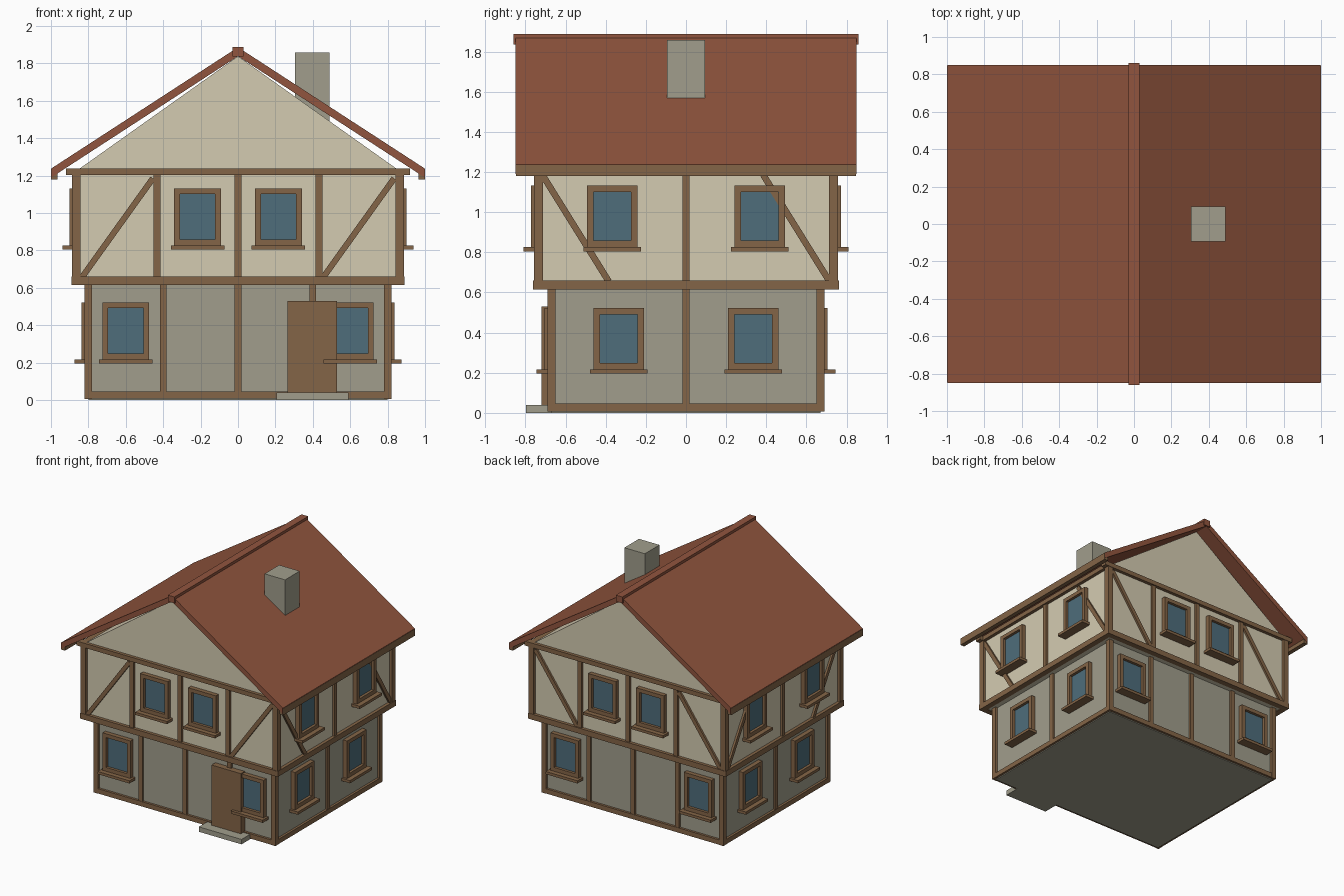
import bpy, bmesh, math
from mathutils import Matrix, Vector

if "Cube" in bpy.data.objects:
    bpy.data.objects.remove(bpy.data.objects["Cube"])


def material(name, rgb):
    # sRGB 0-255 to linear
    lin = [((c / 255 + 0.055) / 1.055) ** 2.4 for c in rgb] + [1]
    m = bpy.data.materials.new(name)
    m.use_nodes = True
    m.diffuse_color = lin
    m.node_tree.nodes["Principled BSDF"].inputs["Base Color"].default_value = lin
    return m


PLASTER = material("cream plaster", (212, 203, 177))
STONE = material("grey stone", (161, 158, 140))
WOOD = material("brown timber", (132, 101, 71))
ROOF = material("red roof tile", (145, 85, 62))
GLASS = material("blue glass", (78, 109, 123))


def finish(name, bm, mat):
    bmesh.ops.recalc_face_normals(bm, faces=bm.faces)
    me = bpy.data.meshes.new(name)
    bm.to_mesh(me)
    bm.free()
    me.materials.append(mat)
    ob = bpy.data.objects.new(name, me)
    bpy.context.collection.objects.link(ob)
    return ob


def box(name, mat, x, y, z, frame=Matrix()):
    """Box from three (low, high) ranges, placed by a frame matrix."""
    bm = bmesh.new()
    centre = Vector([(a + b) / 2 for a, b in (x, y, z)])
    size = Vector([b - a for a, b in (x, y, z)])
    bmesh.ops.create_cube(bm, size=1, matrix=frame @ Matrix.Translation(centre) @ Matrix.Diagonal(size).to_4x4())
    return finish(name, bm, mat)


def prism(name, mat, outline, half):
    """Extrude an x-z outline along y."""
    bm = bmesh.new()
    f = bm.faces.new([bm.verts.new((x, -half, z)) for x, z in outline])
    out = bmesh.ops.extrude_face_region(bm, geom=[f])["geom"]
    bmesh.ops.translate(bm, vec=(0, 2 * half, 0), verts=[v for v in out if isinstance(v, bmesh.types.BMVert)])
    return finish(name, bm, mat)


def wall_frame(side, dist):
    """Local axes: x along the wall (world +x or +y), y outward, z up."""
    along = Vector((1, 0, 0)) if side in ("front", "back") else Vector((0, 1, 0))
    out = {"front": (0, -1, 0), "back": (0, 1, 0), "left": (1, 0, 0), "right": (-1, 0, 0)}[side]
    out = Vector(out)
    m = Matrix((along, out, (0, 0, 1))).transposed().to_4x4()
    return Matrix.Translation(out * dist) @ m


def window(label, frame, u, z):
    """Window centred at u with the underside of its frame at z."""
    w, h, t, d = 0.125, 0.305, 0.031, (-0.01, 0.036)
    for s, n in ((-1, "a"), (1, "b")):
        e = sorted((u + s * w, u + s * (w - t)))
        box(f"{label}_window_jamb_{n}", WOOD, e, d, (z, z + h), frame)
    for n, z0 in (("bottom", z), ("top", z + h - t)):
        box(f"{label}_window_{n}_rail", WOOD, (u - w + t, u + w - t), d, (z0, z0 + t), frame)
    box(f"{label}_window_pane", GLASS, (u - w + t, u + w - t), (0.006, 0.014), (z + t, z + h - t), frame)
    box(f"{label}_window_sill", WOOD, (u - 0.143, u + 0.143), (-0.01, 0.074), (z - 0.022, z), frame)


def brace(label, frame, a, b):
    """Slanting timber between two (u, z) points."""
    a, b = Vector(a), Vector(b)
    d = b - a
    turn = Matrix.Translation((a.x, 0, a.y)) @ Matrix.Rotation(-math.atan2(d.y, d.x), 4, "Y")
    box(f"{label}_brace", WOOD, (0, d.length), (-0.01, 0.016), (-0.016, 0.016), frame @ turn)


# Walls
GX, GY, UX, UY = 0.80, 0.67, 0.865, 0.735
box("ground_floor_wall", STONE, (-GX, GX), (-GY, GY), (0, 0.64))
box("upper_floor_wall", PLASTER, (-UX, UX), (-UY, UY), (0.62, 1.235))
prism("gable_wall", PLASTER, [(-0.85, 1.235), (0.85, 1.235), (0, 1.838)], UY)

# Corner posts
for sx, nx in ((1, "left"), (-1, "right")):
    for sy, ny in ((-1, "front"), (1, "back")):
        for floor, px, py, r, z in (("ground", GX, GY, 0.02, (0.006, 0.62)), ("upper", UX, UY, 0.023, (0.615, 1.22))):
            cx, cy = sx * px, sy * py
            box(f"{floor}_{ny}_{nx}_corner_post", WOOD, (cx - r, cx + r), (cy - r, cy + r), z)

# Timber framing and windows on every wall
for side in ("front", "back", "left", "right"):
    long = side in ("front", "back")
    glen, ulen = (GX, UX) if long else (GY, UY)
    low = wall_frame(side, GY if long else GX)
    up = wall_frame(side, UY if long else UX)

    # Horizontal beams
    box(f"{side}_sill_beam", WOOD, (-glen - 0.019, glen + 0.019), (-0.02, 0.019), (0.007, 0.046), low)
    box(f"{side}_floor_beam", WOOD, (-ulen - 0.026, ulen + 0.026), (-0.02, 0.026), (0.615, 0.66), up)
    over = 0.055 if long else 0.02
    box(f"{side}_top_beam", WOOD, (-ulen - over, ulen + over), (-0.02, 0.026), (1.202, 1.238), up)

    # Intermediate posts
    for i in ((-1, 0, 1) if long else (0,)):
        for floor, fr, step, z in (("ground", low, 0.4, (0.04, 0.62)), ("upper", up, UX / 2, (0.65, 1.21))):
            u = i * step
            box(f"{side}_{floor}_post", WOOD, (u - 0.018, u + 0.018), (-0.01, 0.016), z, fr)

    # Windows
    for s in (-1, 1):
        window(f"{side}_ground", low, s * (0.6 if long else 0.335), 0.217)
        window(f"{side}_upper", up, s * (UX / 4 if long else UY / 2), 0.827)

    # Braces
    if long:
        brace(side, up, (-0.835, 0.655), (-0.455, 1.185))
        brace(side, up, (0.455, 0.655), (0.835, 1.185))
    else:
        brace(side, up, (-0.715, 1.185), (-0.385, 0.655))
        brace(side, up, (0.385, 1.185), (0.715, 0.655))

# Door and step
box("front_door", WOOD, (0.265, 0.53), (-0.72, -0.66), (0.035, 0.53))
box("door_step", STONE, (0.205, 0.59), (-0.797, -0.62), (0, 0.04))

# Roof slopes, eave boards and ridge
for s, n in ((1, "left"), (-1, "right")):
    prism(f"{n}_roof_slope", ROOF, [(0, 1.886), (s * 0.998, 1.238), (s * 0.998, 1.19), (0, 1.838)], 0.85)
    box(f"{n}_eave_board", WOOD, sorted((s * 0.965, s)), (-0.847, 0.847), (1.18, 1.235))
box("roof_ridge", ROOF, (-0.03, 0.03), (-0.86, 0.86), (1.836, 1.888))

# Chimney
box("chimney", STONE, (0.305, 0.49), (-0.094, 0.094), (1.45, 1.858))
